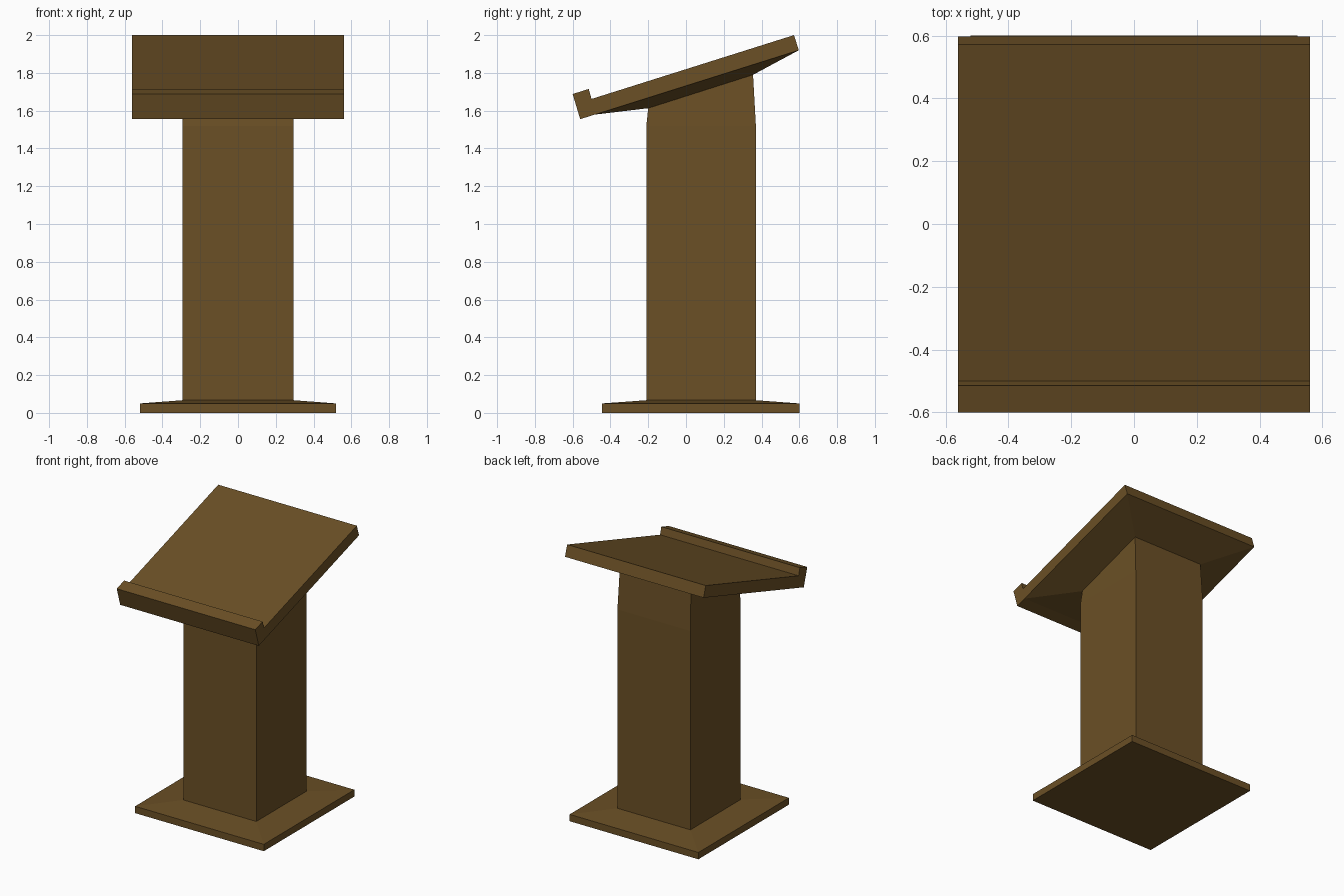
import bpy
import bmesh

cube = bpy.data.objects.get("Cube")
if cube:
    bpy.data.objects.remove(cube, do_unlink=True)

# One brown wood for the whole lectern
wood = bpy.data.materials.new("brown_wood")
wood.use_nodes = True
wood.diffuse_color = (0.147, 0.080, 0.019, 1)
wood.node_tree.nodes["Principled BSDF"].inputs["Base Color"].default_value = wood.diffuse_color


def ring(half_x, front, back):
    """Four corners of a section; front and back are (y, z)."""
    return [(-half_x, *front), (half_x, *front), (half_x, *back), (-half_x, *back)]


def loft(name, rings):
    """Skin a stack of matching sections and close both ends."""
    bm = bmesh.new()
    loops = [[bm.verts.new(p) for p in r] for r in rings]
    n = len(loops[0])
    for low, high in zip(loops, loops[1:]):
        for i in range(n):
            j = (i + 1) % n
            bm.faces.new((low[i], low[j], high[j], high[i]))
    bm.faces.new(loops[0][::-1])
    bm.faces.new(loops[-1])
    bmesh.ops.recalc_face_normals(bm, faces=bm.faces)
    mesh = bpy.data.meshes.new(name)
    bm.to_mesh(mesh)
    bm.free()
    mesh.materials.append(wood)
    obj = bpy.data.objects.new(name, mesh)
    bpy.context.collection.objects.link(obj)
    return obj


# Foot plate with a gently sloped top
loft("base_plate", [
    ring(0.52, (-0.445, 0), (0.60, 0)),
    ring(0.52, (-0.445, 0.05), (0.60, 0.05)),
    ring(0.295, (-0.21, 0.067), (0.37, 0.067)),
])

# Column, tapering slightly before its slanted top
column_top = ring(0.288, (-0.20, 1.613), (0.355, 1.79))
loft("column", [
    ring(0.295, (-0.21, 0.067), (0.37, 0.067)),
    ring(0.295, (-0.21, 1.52), (0.37, 1.52)),
    column_top,
])

# Flared support under the desk
loft("desk_support", [
    column_top,
    ring(0.56, (-0.485, 1.579), (0.597, 1.92)),
])

# Sloping desk with a book lip along the front
profile = [(-0.56, 1.555), (0.597, 1.92), (0.572, 2.0),
           (-0.50, 1.662), (-0.515, 1.715), (-0.60, 1.688)]
loft("desk_top", [[(x, y, z) for y, z in profile] for x in (-0.56, 0.56)])
